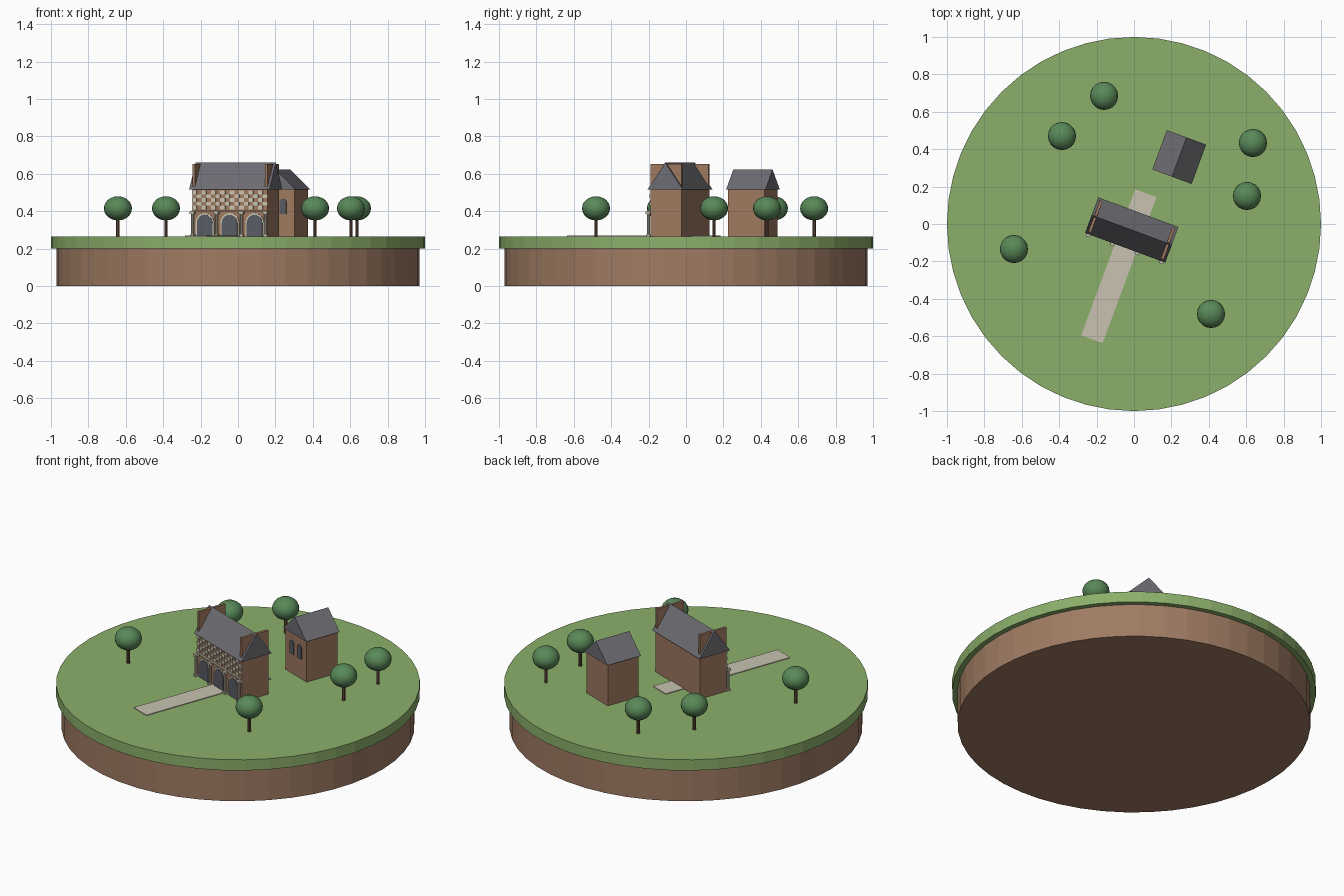
import bpy
import bmesh
from math import pi, sin, cos, radians
from mathutils import Matrix

cube = bpy.data.objects.get("Cube")
if cube:
    bpy.data.objects.remove(cube, do_unlink=True)


def material(name, r, g, b):
    m = bpy.data.materials.new(name)
    m.use_nodes = True
    m.diffuse_color = (r, g, b, 1)
    m.node_tree.nodes["Principled BSDF"].inputs["Base Color"].default_value = (r, g, b, 1)
    return m


GRASS = material("grass green", .26, .43, .145)
EARTH = material("earth brown", .35, .20, .125)
BRICK = material("brick", .34, .19, .115)
SLATE = material("roof slate", .15, .15, .17)
STONE = material("pale stone", .60, .54, .42)
PATH = material("path gravel", .58, .54, .44)
GLASS = material("dark glass", .10, .11, .13)
LEAF = material("leaf green", .10, .25, .10)
BARK = material("bark brown", .16, .08, .05)

GROUND = .265
EAVES = .515


def finish(name, bm, mat, place=Matrix()):
    bmesh.ops.recalc_face_normals(bm, faces=bm.faces)
    bm.transform(place)
    mesh = bpy.data.meshes.new(name)
    bm.to_mesh(mesh)
    bm.free()
    mesh.materials.append(mat)
    obj = bpy.data.objects.new(name, mesh)
    bpy.context.collection.objects.link(obj)
    return obj


def add_box(bm, x, y, z, w, d, h):
    """Box centred on x and y, standing on z."""
    m = Matrix.Translation((x, y, z + h / 2)) @ Matrix.Diagonal((w, d, h, 1))
    bmesh.ops.create_cube(bm, size=1, matrix=m)


def add_cylinder(bm, x, y, z, r, h, sides):
    bmesh.ops.create_cone(bm, cap_ends=True, segments=sides, radius1=r, radius2=r,
                          depth=h, matrix=Matrix.Translation((x, y, z + h / 2)))


def add_prism(bm, profile, y0, y1):
    """Extrude an (x, z) outline from y0 to y1."""
    face = bm.faces.new([bm.verts.new((x, y0, z)) for x, z in profile])
    out = bmesh.ops.extrude_face_region(bm, geom=[face])["geom"]
    bmesh.ops.translate(bm, vec=(0, y1 - y0, 0),
                        verts=[v for v in out if isinstance(v, bmesh.types.BMVert)])


def arch(x, r, z, spring):
    """Round-headed opening outline."""
    return [(x - r, z), (x + r, z)] + [
        (x + r * cos(i * pi / 10), spring + r * sin(i * pi / 10)) for i in range(11)]


def box(name, mat, place, *dims):
    bm = bmesh.new()
    add_box(bm, *dims)
    finish(name, bm, mat, place)


def gable_roof(name, half_span, length, ridge, place):
    bm = bmesh.new()
    add_prism(bm, [(-half_span, EAVES), (half_span, EAVES), (0, ridge)], -length / 2, length / 2)
    finish(name, bm, SLATE, place)


def turned(x, y):
    return Matrix.Translation((x, y, 0)) @ Matrix.Rotation(radians(-20.3), 4, "Z")


# Round island
for name, mat, r, z, h in (("earth_base", EARTH, .97, 0, .2), ("grass_top", GRASS, 1, .2, .065)):
    bm = bmesh.new()
    add_cylinder(bm, 0, 0, z, r, h, 48)
    finish(name, bm, mat)

# Path
box("path", PATH, turned(-.081, -.226), 0, 0, GROUND, .122, .832, .004)

# Main hall: walls, roof and gable parapets
hall = turned(-.012, -.032)
W, D = .43, .178
front = -D / 2
box("hall_walls", BRICK, hall, 0, 0, GROUND, W, D, EAVES - GROUND)
gable_roof("hall_roof", .1015, .457, .66, hall @ Matrix.Rotation(pi / 2, 4, "Z"))
for side, label in ((-1, "right"), (1, "left")):
    box(label + "_parapet", BRICK, hall, side * (W / 2 - .008), 0, EAVES - .01, .016, D, .147)

# Chequered stonework on the upper front
bm = bmesh.new()
cols, rows = 16, 5
cw, ch = W / cols, .02
for i in range(cols):
    for j in range(rows):
        if (i + j) % 2 == 0:
            add_box(bm, (i + .5) * cw - W / 2, front - .002, .41 + j * ch, cw, .006, ch)
finish("chequer_stones", bm, STONE, hall)

# Arcade: string course, arch surrounds, dark openings and columns
box("string_course", STONE, hall, 0, front - .004, .398, W, .012, .007)
surrounds, openings, columns = bmesh.new(), bmesh.new(), bmesh.new()
for k in (-1, 0, 1):
    add_prism(surrounds, arch(k * .142, .053, GROUND, .337), front + .001, front - .005)
    add_prism(openings, arch(k * .142, .044, GROUND, .337), front + .001, front - .008)
for x in (-.208, -.071, .071, .208):
    y = front - .013
    add_cylinder(columns, x, y, GROUND, .008, .12, 10)
    add_box(columns, x, y, GROUND, .022, .022, .01)
    add_box(columns, x, y, .385, .024, .026, .013)
finish("arch_surrounds", surrounds, STONE, hall)
finish("arch_openings", openings, GLASS, hall)
finish("arcade_columns", columns, STONE, hall)

# Small chapel with two arched front windows
chapel = turned(.242, .358)
box("chapel_walls", BRICK, chapel, 0, 0, GROUND, .206, .206, EAVES - GROUND)
gable_roof("chapel_roof", .112, .224, .622, chapel)
bm = bmesh.new()
for x in (-.037, .037):
    add_prism(bm, arch(x, .019, .385, .447), -.102, -.109)
finish("chapel_windows", bm, GLASS, chapel)

# Trees
spots = [(-.16, .685), (-.385, .47), (.636, .433), (.604, .15), (-.642, -.134), (.412, -.481)]
for n, (x, y) in enumerate(spots, 1):
    bm = bmesh.new()
    add_cylinder(bm, x, y, GROUND, .009, .1, 8)
    finish(f"tree_trunk_{n}", bm, BARK)
    bm = bmesh.new()
    m = Matrix.Translation((x, y, .415)) @ Matrix.Diagonal((1, 1, .86, 1))
    bmesh.ops.create_uvsphere(bm, u_segments=20, v_segments=12, radius=.075, matrix=m)
    crown = finish(f"tree_crown_{n}", bm, LEAF)
    crown.data.shade_smooth()
